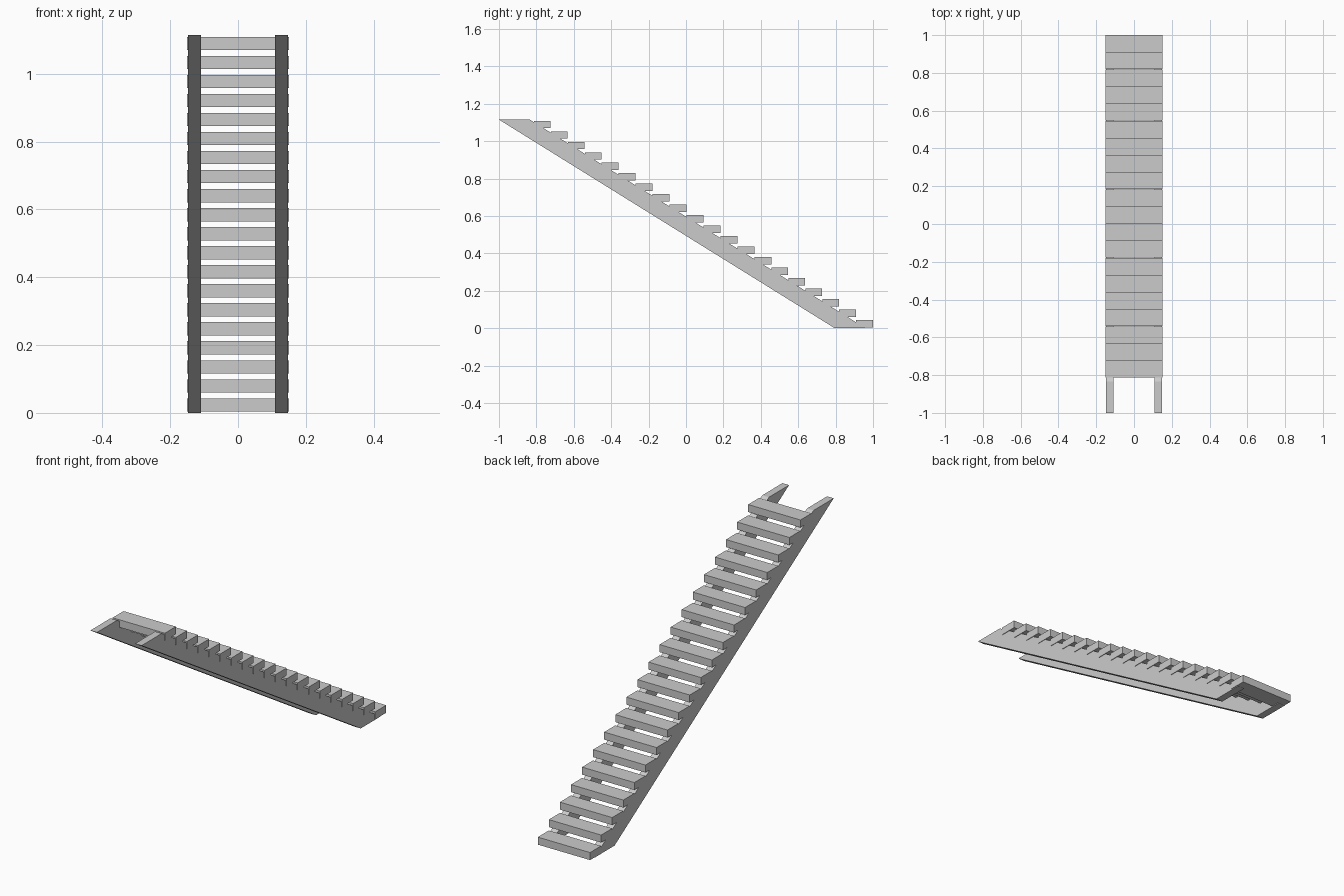
import bpy

if "Cube" in bpy.data.objects:
    bpy.data.objects.remove(bpy.data.objects["Cube"])

STEPS = 20
RUN, RISE = 0.0907, 0.0561
DEPTH, THICK, WIDTH = 0.09, 0.039, 0.30
HEIGHT = 1.115


def prism(name, profile, x0, x1):
    """Extrude a (y, z) profile along x."""
    n = len(profile)
    verts = [(x, y, z) for x in (x0, x1) for y, z in profile]
    faces = [tuple(range(n))[::-1], tuple(range(n, 2 * n))]
    faces += [(i, (i + 1) % n, n + (i + 1) % n, n + i) for i in range(n)]
    mesh = bpy.data.meshes.new(name)
    mesh.from_pydata(verts, [], faces)
    mesh.update()
    # make every face point outwards
    import bmesh
    bm = bmesh.new()
    bm.from_mesh(mesh)
    bmesh.ops.recalc_face_normals(bm, faces=bm.faces)
    bm.to_mesh(mesh)
    bm.free()
    obj = bpy.data.objects.new(name, mesh)
    bpy.context.collection.objects.link(obj)
    return obj


# sloping side stringers, cut level at floor and landing
side = [(0.795, 0), (0.96, 0), (-0.835, HEIGHT), (-1.0, HEIGHT)]
prism("left_stringer", side, -0.147, -0.109)
prism("right_stringer", side, 0.109, 0.147)

# open treads, rising from the back to the front
for i in range(STEPS):
    y, z = 1.0 - i * RUN, 0.004 + i * RISE
    prism(f"tread_{i + 1:02d}",
          [(y - DEPTH, z), (y, z), (y, z + THICK), (y - DEPTH, z + THICK)],
          -WIDTH / 2, WIDTH / 2)
